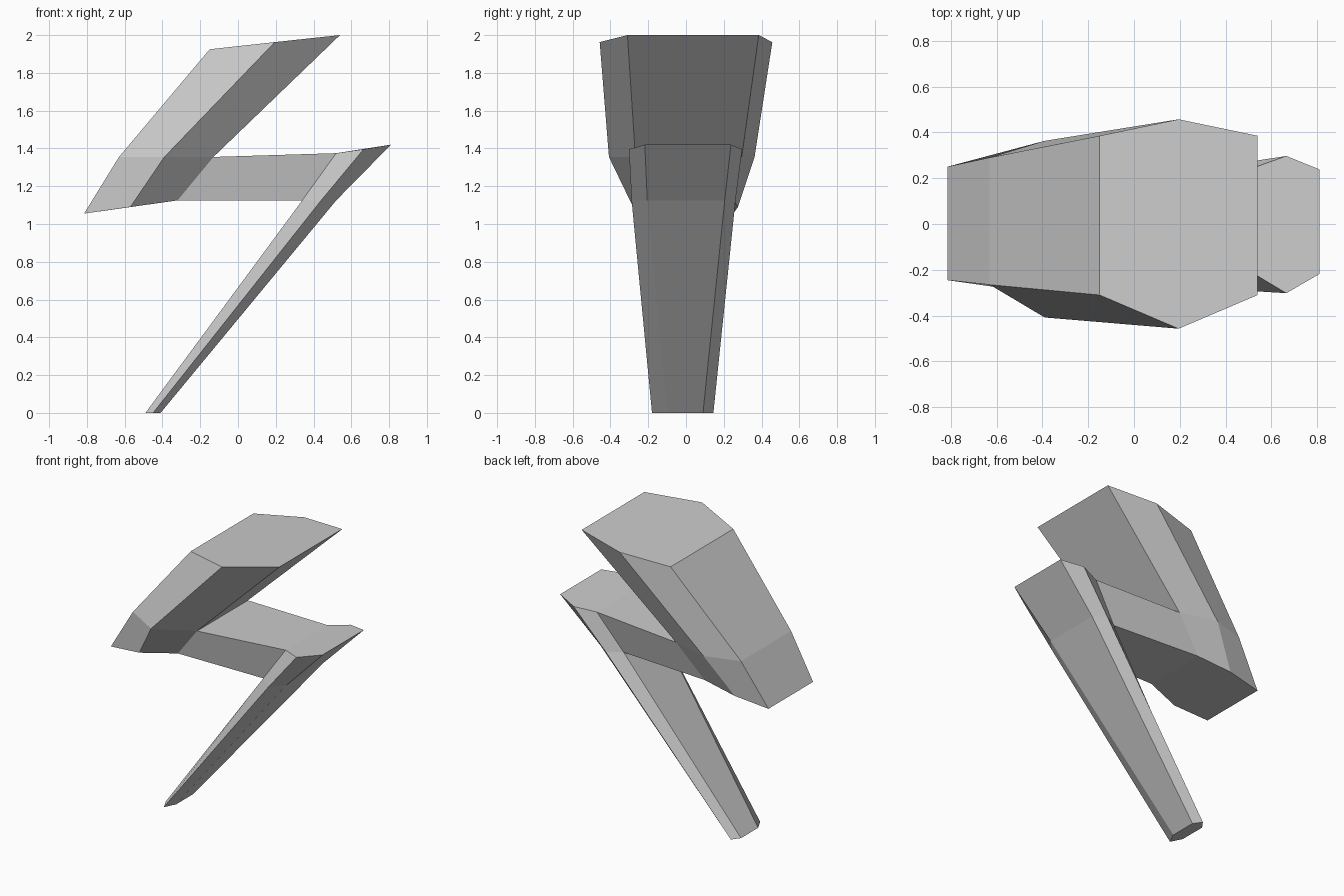
import bpy
import bmesh

cube = bpy.data.objects.get("Cube")
if cube:
    bpy.data.objects.remove(cube, do_unlink=True)

grey = bpy.data.materials.new("plain_grey")
grey.use_nodes = True
grey.diffuse_color = (0.6, 0.6, 0.6, 1)
grey.node_tree.nodes["Principled BSDF"].inputs["Base Color"].default_value = (0.6, 0.6, 0.6, 1)


def loft(name, rings, caps=True):
    """Skin a list of point loops that all have the same count."""
    bm = bmesh.new()
    loops = [[bm.verts.new(p) for p in ring] for ring in rings]
    n = len(loops[0])
    for a, b in zip(loops, loops[1:]):
        for i in range(n):
            j = (i + 1) % n
            bm.faces.new((a[i], a[j], b[j], b[i]))
    if caps:
        bm.faces.new(loops[0])
        bm.faces.new(loops[-1])
    bmesh.ops.recalc_face_normals(bm, faces=bm.faces)
    mesh = bpy.data.meshes.new(name)
    bm.to_mesh(mesh)
    bm.free()
    mesh.materials.append(grey)
    obj = bpy.data.objects.new(name, mesh)
    bpy.context.collection.objects.link(obj)
    return obj


def hexagon(left, ridge, right):
    """Six-sided section; each station is (x, z, front y, back y)."""
    front = [(x, f, z) for x, z, f, b in (left, ridge, right)]
    back = [(x, b, z) for x, z, f, b in (right, ridge, left)]
    return front + back


# Wide upper bolt arm: top, bend and lower tip
upper = [
    hexagon((-0.15, 1.925, -0.31, 0.385), (0.195, 1.963, -0.457, 0.457), (0.54, 2.0, -0.31, 0.385)),
    hexagon((-0.63, 1.355, -0.265, 0.29), (-0.39, 1.355, -0.408, 0.363), (-0.13, 1.355, -0.268, 0.295)),
    hexagon((-0.815, 1.055, -0.245, 0.25), (-0.57, 1.09, -0.28, 0.275), (-0.32, 1.125, -0.21, 0.25)),
]
loft("upper_arm", upper)

# Long tapering lower spike
lower = [
    hexagon((0.52, 1.375, -0.215, 0.245), (0.665, 1.396, -0.302, 0.297), (0.81, 1.42, -0.218, 0.238)),
    hexagon((0.34, 1.125, -0.205, 0.205), (0.44, 1.125, -0.288, 0.262), (0.52, 1.125, -0.205, 0.205)),
    hexagon((-0.49, 0, -0.10, 0.09), (-0.45, 0, -0.18, 0.145), (-0.41, 0, -0.10, 0.09)),
]
loft("lower_spike", lower)

# Cross bar bridging the inner edges of the two arms
# (hexagon points 2, 3 are the right edge; 0, 5 are the left edge)
bar_start = [upper[1][2], upper[1][3], upper[2][3], upper[2][2]]
bar_end = [lower[0][0], lower[0][5], lower[1][5], lower[1][0]]
loft("cross_bar", [bar_start, bar_end], caps=False)
